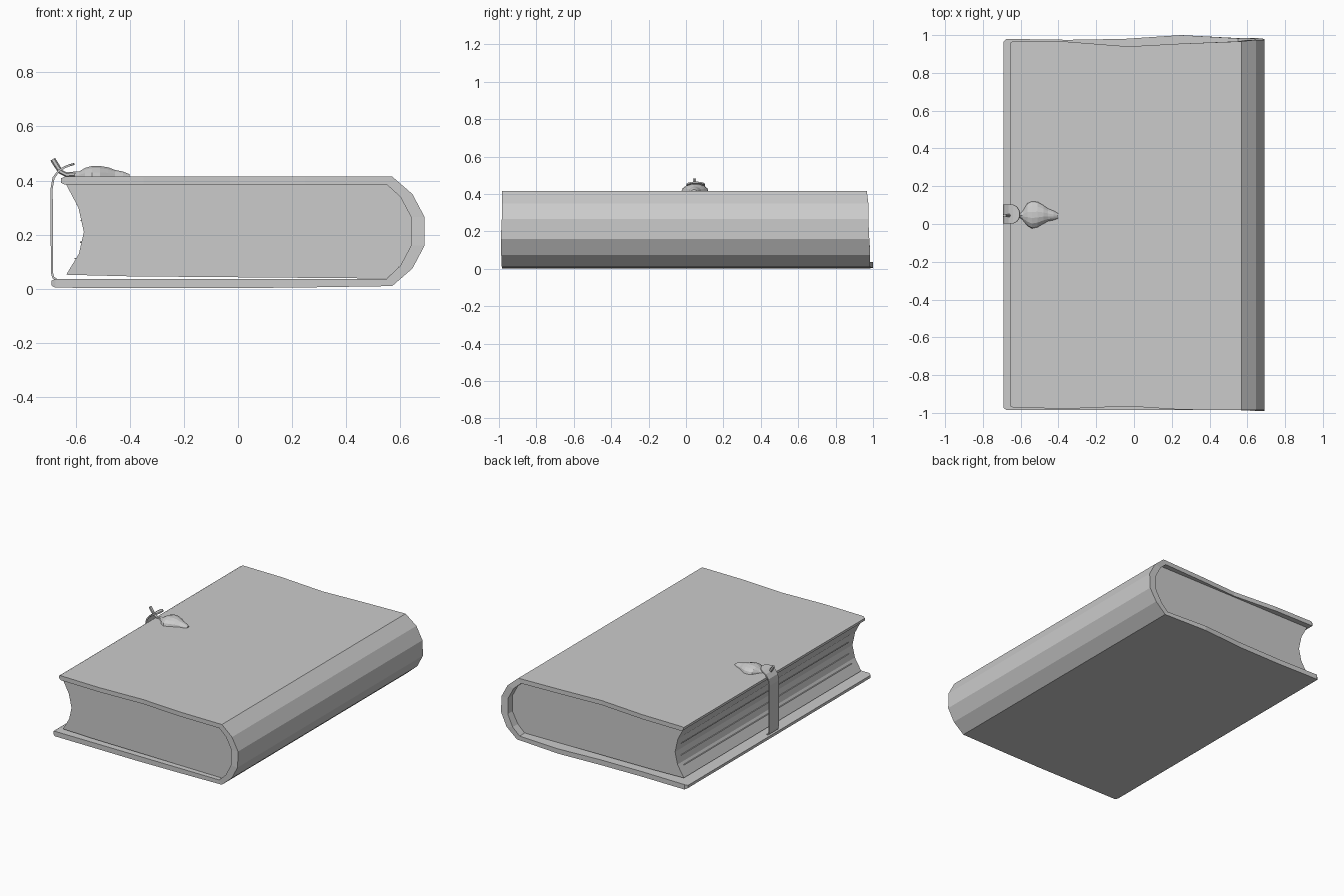
import bpy, math
from mathutils import Vector


def add_mesh(name, verts, faces):
    mesh = bpy.data.meshes.new(name)
    mesh.from_pydata(verts, [], faces)
    mesh.validate()
    obj = bpy.data.objects.new(name, mesh)
    bpy.context.collection.objects.link(obj)
    return obj


def loft(name, rings):
    """Skin a list of equal-sized closed rings and cap both ends."""
    n = len(rings[0])
    verts = [v for r in rings for v in r]
    faces = [(i*n + j, i*n + (j+1) % n, (i+1)*n + (j+1) % n, (i+1)*n + j)
             for i in range(len(rings) - 1) for j in range(n)]
    faces += [tuple(reversed(range(n))),
              tuple(range((len(rings)-1)*n, len(rings)*n))]
    obj = add_mesh(name, verts, faces)
    import bmesh
    bm = bmesh.new()
    bm.from_mesh(obj.data)
    bmesh.ops.recalc_face_normals(bm, faces=bm.faces)
    bm.to_mesh(obj.data)
    bm.free()
    return obj


# Cover: wraps from bottom board round the faceted spine to the top board
# Each station: outer x, outer z, inner x, inner z, front y, back y
cover = [
    (-.69, .012, -.69, .030, -.975, .965),
    (-.675, .004, -.675, .037, -.985, .98),
    (-.35, .003, -.35, .037, -.985, .975),
    (-.05, .002, -.05, .037, -.985, .98),
    (.25, .005, .25, .037, -.985, 1.0),
    (.57, .010, .55, .037, -.985, .983),
    (.645, .075, .60, .085, -.988, .985),
    (.69, .16, .64, .16, -.99, .98),
    (.69, .265, .64, .265, -.985, .975),
    (.645, .35, .60, .34, -.985, .975),
    (.57, .415, .55, .385, -.985, .967),
    (.25, .415, .25, .385, -.983, .955),
    (-.03, .415, -.03, .385, -.965, .94),
    (-.35, .415, -.35, .385, -.978, .965),
    (-.64, .415, -.64, .385, -.972, .968),
    (-.655, .408, -.655, .392, -.965, .96),
]
loft("cover", [[(ox, f, oz), (ox, b, oz), (ix, b, iz), (ix, f, iz)]
               for ox, oz, ix, iz, f, b in cover])

# Page block: hollow fore edge, rounded at the spine
pages = [(-.635, .385), (-.59, .30), (-.57, .21), (-.588, .13), (-.635, .052),
         (-.40, .046), (.55, .038), (.60, .085), (.64, .16), (.64, .265),
         (.60, .34), (.55, .385)]
loft("page_block", [[(x, y, z) for x, z in pages] for y in (-.955, .93)])

# Loose leaves standing slightly proud of the fore edge
for i, (x, z) in enumerate([(-.597, .31), (-.583, .25), (-.584, .17), (-.605, .11)]):
    loft(f"loose_leaf_{i}", [[(x, y, z), (x + .06, y, z),
                              (x + .06, y, z + .004), (x, y, z + .004)]
                             for y in (-.90, .88)])

# Strap: a thin band rising from the bottom board, with a rounded tip
CY = .052
strap = [(-.672, .035, .05), (-.683, .042, .05), (-.688, .06, .05),
         (-.689, .37, .05), (-.682, .41, .05), (-.662, .437, .05),
         (-.64, .450, .05), (-.622, .457, .041), (-.61, .460, .026),
         (-.605, .462, .012)]
sv = [(x, CY + s*w, z) for x, z, w in strap for s in (-1, 1)]
band = add_mesh("strap", sv, [(2*i, 2*i+1, 2*i+3, 2*i+2) for i in range(len(strap)-1)])
mod = band.modifiers.new("thickness", 'SOLIDIFY')
mod.thickness = .008
mod.offset = 0

# Clasp ornament: low faceted bulb that narrows towards the cover centre
# Each station: x, half width, height, centre y
bulb = [(-.605, .010, .018, .045), (-.588, .026, .022, .045), (-.565, .060, .036, .050),
        (-.54, .073, .043, .048), (-.51, .068, .043, .050), (-.48, .050, .038, .050),
        (-.455, .034, .028, .048), (-.425, .025, .022, .045), (-.402, .015, .012, .043)]
loft("clasp_bulb", [[(x, cy + w*math.cos(a), .412 + h*math.sin(a))
                     for a in [math.pi*k/7 for k in range(8)]] for x, w, h, cy in bulb])

# Clasp pin: hooks up through the strap tip
pin = [((-.59, .424), .010), ((-.635, .422), .009), ((-.655, .432), .009),
       ((-.672, .458), .010), ((-.685, .479), .010)]
rings = []
for i, ((x, z), r) in enumerate(pin):
    a, b = pin[max(i-1, 0)][0], pin[min(i+1, len(pin)-1)][0]
    d = Vector((b[0]-a[0], 0, b[1]-a[1])).normalized()
    n = Vector((-d.z, 0, d.x))
    rings.append([Vector((x, .045, z)) + n*r*math.cos(t) + Vector((0, 1, 0))*r*math.sin(t)
                  for t in [math.tau*k/6 for k in range(6)]])
loft("clasp_pin", rings)
